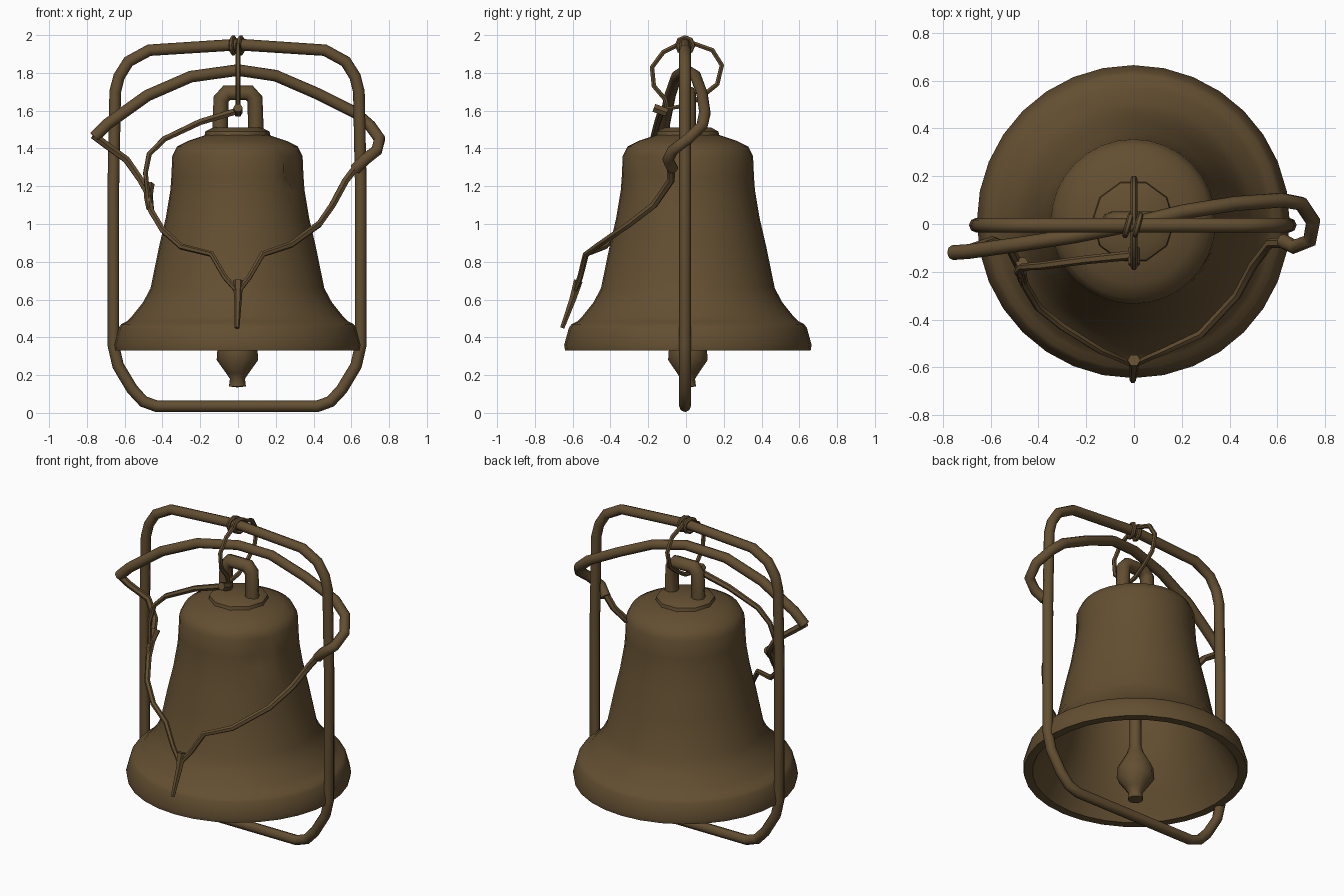
import bpy, bmesh, math
from mathutils import Vector

cube = bpy.data.objects.get("Cube")
if cube:
    bpy.data.objects.remove(cube, do_unlink=True)

bronze = bpy.data.materials.new("aged bronze")
bronze.use_nodes = True
COLOUR = (0.125, 0.078, 0.031, 1)
bronze.diffuse_color = COLOUR
bsdf = next(n for n in bronze.node_tree.nodes if n.type == 'BSDF_PRINCIPLED')
bsdf.inputs["Base Color"].default_value = COLOUR


def finish(obj, angle=40):
    bpy.ops.object.select_all(action='DESELECT')
    obj.select_set(True)
    bpy.context.view_layer.objects.active = obj
    if obj.type == 'CURVE':
        bpy.ops.object.convert(target='MESH')
        obj = bpy.context.object
    obj.data.materials.clear()
    obj.data.materials.append(bronze)
    bpy.ops.object.shade_smooth_by_angle(angle=math.radians(angle))
    return obj


def lathe(name, profile, sides, centre=(0, 0), dent=None):
    """Revolve (radius, height) points about a vertical axis."""
    bm = bmesh.new()
    verts = [bm.verts.new((r, 0, z)) for r, z in profile]
    edges = [bm.edges.new(pair) for pair in zip(verts, verts[1:])]
    bmesh.ops.spin(bm, geom=verts + edges, cent=(0, 0, 0), axis=(0, 0, 1),
                   angle=math.tau, steps=sides, use_duplicate=False)
    bmesh.ops.remove_doubles(bm, verts=bm.verts, dist=0.0005)
    bmesh.ops.recalc_face_normals(bm, faces=bm.faces)
    if dent:
        spot = min(bm.verts, key=lambda v: (v.co - Vector(dent)).length)
        spot.co.x *= 0.88
        spot.co.y *= 0.88
    mesh = bpy.data.meshes.new(name)
    bm.to_mesh(mesh)
    bm.free()
    obj = bpy.data.objects.new(name, mesh)
    obj.location = (*centre, 0)
    bpy.context.collection.objects.link(obj)
    return finish(obj)


def tube(name, points, radius, end_radius=None, closed=False, resolution=2):
    """Sweep a round section along a path, tapering if an end radius is given."""
    curve = bpy.data.curves.new(name, 'CURVE')
    curve.dimensions = '3D'
    curve.bevel_depth = radius
    curve.bevel_resolution = resolution
    curve.use_fill_caps = True
    spline = curve.splines.new('POLY')
    spline.points.add(len(points) - 1)
    last = len(points) - 1
    taper = (end_radius or radius) / radius
    for i, (p, co) in enumerate(zip(spline.points, points)):
        p.co = (*co, 1)
        p.radius = 1 + (taper - 1) * i / last
    spline.use_cyclic_u = closed
    obj = bpy.data.objects.new(name, curve)
    bpy.context.collection.objects.link(obj)
    return finish(obj, 50)


# Hollow bell: outer wall from crown to lip, then back up the inside
CENTRE = (-0.003, 0.01)
lathe("bell", [
    (0, 1.48), (0.17, 1.47), (0.26, 1.44), (0.32, 1.41), (0.345, 1.36),
    (0.35, 1.25), (0.355, 1.18), (0.38, 1.03), (0.415, 0.88), (0.46, 0.66),
    (0.50, 0.585), (0.56, 0.51), (0.585, 0.485), (0.615, 0.47), (0.63, 0.45),
    (0.655, 0.36), (0.65, 0.33), (0.60, 0.33), (0.53, 0.46), (0.43, 0.62),
    (0.37, 0.88), (0.31, 1.2), (0.29, 1.36), (0, 1.41)],
    32, CENTRE, dent=(0.27, -0.22, 1.25))

# Crown cap and carrying loop
lathe("crown_cap", [(0.18, 1.44), (0.17, 1.49), (0.13, 1.51), (0, 1.51)], 10, CENTRE)
half = [(0.095, 1.47), (0.09, 1.66), (0.06, 1.695)]
arch = [(-x, z) for x, z in half] + [(x, z) for x, z in reversed(half)]
tube("crown_loop", [(x, 0.01, z) for x, z in arch], 0.042)

# Clapper: rod and pear-shaped bob
lathe("clapper", [(0, 1.41), (0.03, 1.41), (0.035, 0.5), (0.05, 0.45),
                  (0.105, 0.35), (0.11, 0.28), (0.06, 0.21), (0.04, 0.18),
                  (0.045, 0.14), (0, 0.135)], 10, CENTRE)

# Rounded frame standing around the bell
half = [(0.42, 0.035), (0.49, 0.06), (0.55, 0.125), (0.625, 0.25), (0.65, 0.36),
        (0.65, 1.2), (0.64, 1.70), (0.62, 1.78), (0.57, 1.86), (0.46, 1.92)]
right = [(-x - 0.01, z) for x, z in reversed(half)]
loop = half + [(0, 1.95)] + right
tube("frame", [(x, -0.005, z) for x, z in loop], 0.031, closed=True)

# Bent bow crossing over the top
tube("bow", [
    (-0.76, -0.12, 1.46), (-0.69, -0.115, 1.53), (-0.48, -0.085, 1.68),
    (-0.25, -0.05, 1.78), (0, 0.0, 1.815), (0.2, 0.05, 1.785),
    (0.42, 0.085, 1.69), (0.62, 0.1, 1.59), (0.7, 0.085, 1.52),
    (0.75, 0.01, 1.45), (0.735, -0.07, 1.39), (0.67, -0.095, 1.34),
    (0.62, -0.07, 1.29)], 0.031)

# Cords hanging from the bow ends and meeting at the front
tube("left_cord", [
    (0.64, -0.08, 1.32), (0.57, -0.08, 1.23), (0.5, -0.17, 1.1),
    (0.43, -0.3, 1.0), (0.28, -0.46, 0.89), (0.13, -0.53, 0.84),
    (0.06, -0.56, 0.72), (0, -0.59, 0.64)], 0.022, 0.014, resolution=1)
tube("right_cord", [
    (-0.765, -0.12, 1.47), (-0.7, -0.11, 1.42), (-0.59, -0.07, 1.34),
    (-0.52, -0.1, 1.24), (-0.47, -0.2, 1.15), (-0.46, -0.25, 1.07),
    (-0.4, -0.35, 0.97), (-0.3, -0.43, 0.88), (-0.14, -0.53, 0.84),
    (-0.07, -0.56, 0.72), (0, -0.59, 0.64)], 0.022, 0.014, resolution=1)
tube("cord_tail", [(0, -0.57, 0.7), (0, -0.60, 0.6), (-0.005, -0.655, 0.45)],
     0.027, 0.013, resolution=1)
tube("cord_knot", [(-0.47, -0.16, 1.21), (-0.475, -0.2, 1.15), (-0.465, -0.24, 1.08)],
     0.028, 0.02, resolution=1)

# Thin cord from the tie to the right cord
tube("thin_cord", [
    (0.0, -0.13, 1.60), (-0.2, -0.15, 1.54), (-0.39, -0.175, 1.45),
    (-0.47, -0.18, 1.37), (-0.49, -0.2, 1.27), (-0.475, -0.22, 1.14)],
    0.02, 0.012, resolution=1)
tube("tie_knot", [(0, -0.17, 1.615), (0, -0.1, 1.59)], 0.025, resolution=1)

# Tie passing through the crown loop, hung from the frame
tube("tie_ring", [
    (0, 0.0, 1.97), (0, 0.14, 1.92), (0, 0.19, 1.84), (0, 0.165, 1.74),
    (0, 0.09, 1.68), (0, 0.01, 1.63), (0, -0.1, 1.61), (0, -0.11, 1.66),
    (0, -0.17, 1.73), (0, -0.18, 1.83), (0, -0.12, 1.91)],
    0.014, closed=True, resolution=1)
for i, x in enumerate((-0.025, 0.015)):
    ring = [(x + 0.012 * math.cos(a), 0.042 * math.cos(a) - 0.005,
             1.946 + 0.042 * math.sin(a))
            for a in (math.tau * k / 8 for k in range(8))]
    tube(f"frame_wrap_{i + 1}", ring, 0.013, closed=True, resolution=1)
